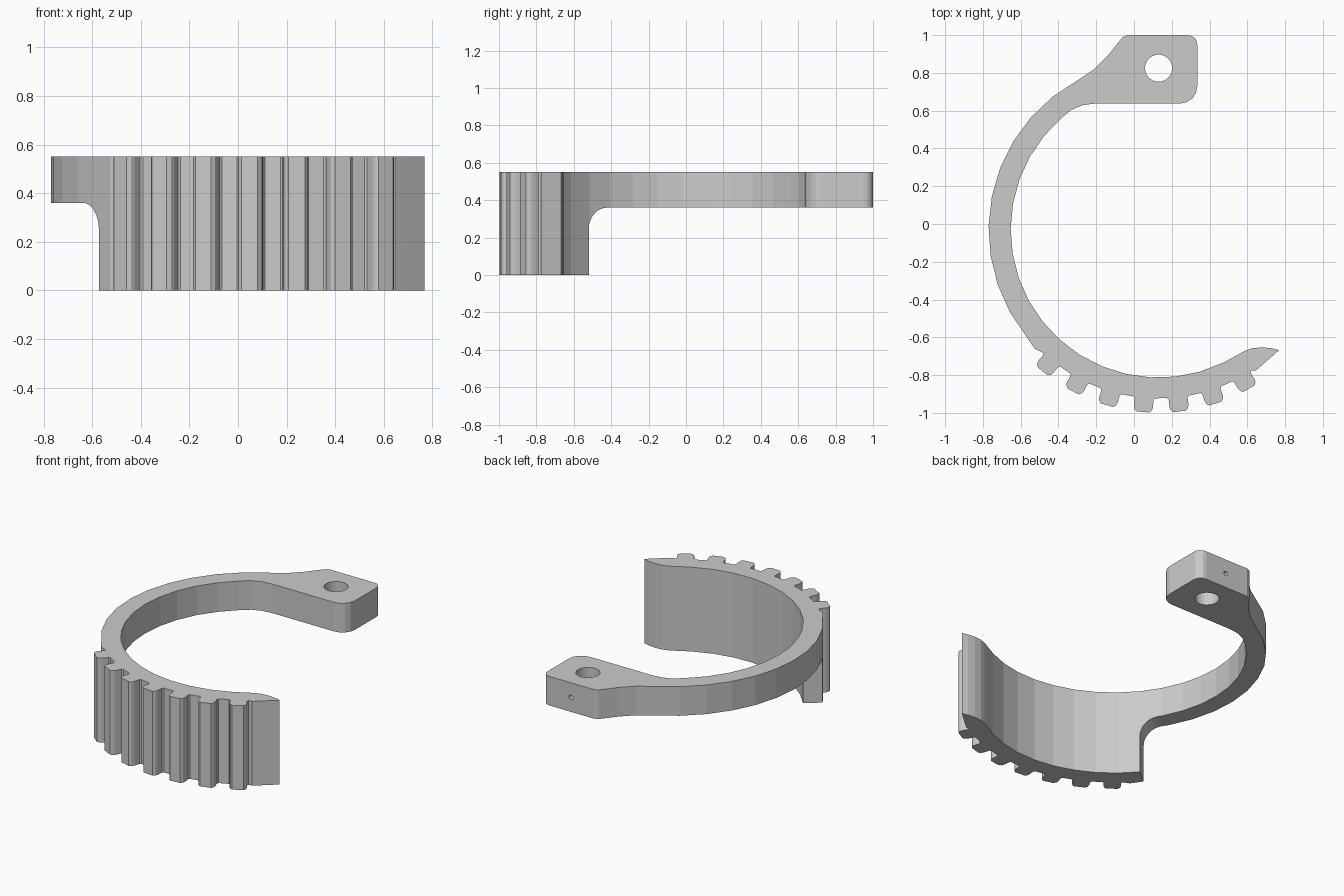
import bpy, bmesh
from math import sin, cos, radians, pi
from mathutils import Matrix

if "Cube" in bpy.data.objects:
    bpy.data.objects.remove(bpy.data.objects["Cube"])

CX, CY = 0.13, -0.03          # centre of the ring
R_OUT, R_IN, TOP, ARM_Z = 0.90, 0.783, 0.55, 0.36


def polar(deg, r):
    return (CX + r * cos(radians(deg)), CY + r * sin(radians(deg)))


def arc(a0, a1, r, n):
    return [polar(a0 + (a1 - a0) * i / n, r) for i in range(n + 1)]


def corner(x, y, r, a0, a1, n=4):
    return [(x + r * cos(radians(a0 + (a1 - a0) * i / n)),
             y + r * sin(radians(a0 + (a1 - a0) * i / n))) for i in range(n + 1)]


def prism(name, points, z0, z1, matrix=None):
    bm = bmesh.new()
    face = bm.faces.new([bm.verts.new((x, y, z0)) for x, y in points])
    ext = bmesh.ops.extrude_face_region(bm, geom=[face])
    verts = [v for v in ext["geom"] if isinstance(v, bmesh.types.BMVert)]
    bmesh.ops.translate(bm, verts=verts, vec=(0, 0, z1 - z0))
    if matrix:
        bm.transform(matrix)
    bmesh.ops.recalc_face_normals(bm, faces=bm.faces)
    mesh = bpy.data.meshes.new(name)
    bm.to_mesh(mesh)
    bm.free()
    ob = bpy.data.objects.new(name, mesh)
    bpy.context.collection.objects.link(ob)
    return ob


def cut(target, cutter):
    mod = target.modifiers.new("cut", 'BOOLEAN')
    mod.operation, mod.solver, mod.object = 'DIFFERENCE', 'EXACT', cutter
    bpy.context.view_layer.objects.active = target
    bpy.ops.object.modifier_apply(modifier=mod.name)
    bpy.data.objects.remove(cutter)


# Outer side of the arm
outline = arc(128.5, 219, R_OUT, 9) + [polar(224, 0.91)]

# Seven rounded teeth
tooth = [(-3.7, 0.893), (-3.2, 0.902), (-3.1, 0.94), (-2.8, 0.957), (-2.0, 0.969),
         (2.0, 0.969), (2.8, 0.957), (3.1, 0.94), (3.2, 0.902), (3.7, 0.893)]
for k in range(-3, 4):
    mid = 265.1 + 11.5 * k
    outline += [polar(mid + a, r) for a, r in tooth]

# Pointed free end
outline += [(0.645, -0.775), (0.70, -0.728), (0.768, -0.668), (0.73, -0.658), (0.68, -0.653),
            (0.63, -0.657), (0.59, -0.67)]

# Inner side of the ring
outline += arc(296, 131, R_IN, 17)

# Mounting tab
outline += [(-0.33, 0.605), (-0.27, 0.63), (-0.20, 0.638)]
outline += corner(0.245, 0.728, 0.09, -90, 0)
outline += corner(0.285, 0.95, 0.05, 0, 90)
outline += [(-0.035, 1.0), (-0.06, 0.99), (-0.08, 0.965), (-0.14, 0.89), (-0.21, 0.82), (-0.30, 0.76)]
clip = prism("toothed_clip", outline, 0, TOP)

# Thin the arm, leaving a fillet beside the toothed wall
th, f = radians(218.7), 0.115
step = [(0, -0.2), (2.5, -0.2), (2.5, ARM_Z)]
step += corner(f, ARM_Z - f, f, 90, 180, 8)
frame = Matrix(((sin(th), 0, cos(th), CX), (-cos(th), 0, sin(th), CY),
                (0, 1, 0, 0), (0, 0, 0, 1)))
cut(clip, prism("arm_cutter", step, -2.5, 2.5, frame))

# Mounting hole and small pin hole
hole = corner(0, 0, 0.072, 0, 345, 23)
cut(clip, prism("hole_cutter", hole, 0, 1, Matrix.Translation((0.13, 0.825, 0))))
pin = corner(0, 0, 0.015, 0, 330, 11)
cut(clip, prism("pin_cutter", pin, 0, 0.3,
                Matrix.Translation((0.13, 0.825, 0.455)) @ Matrix.Rotation(-pi / 2, 4, 'X')))
